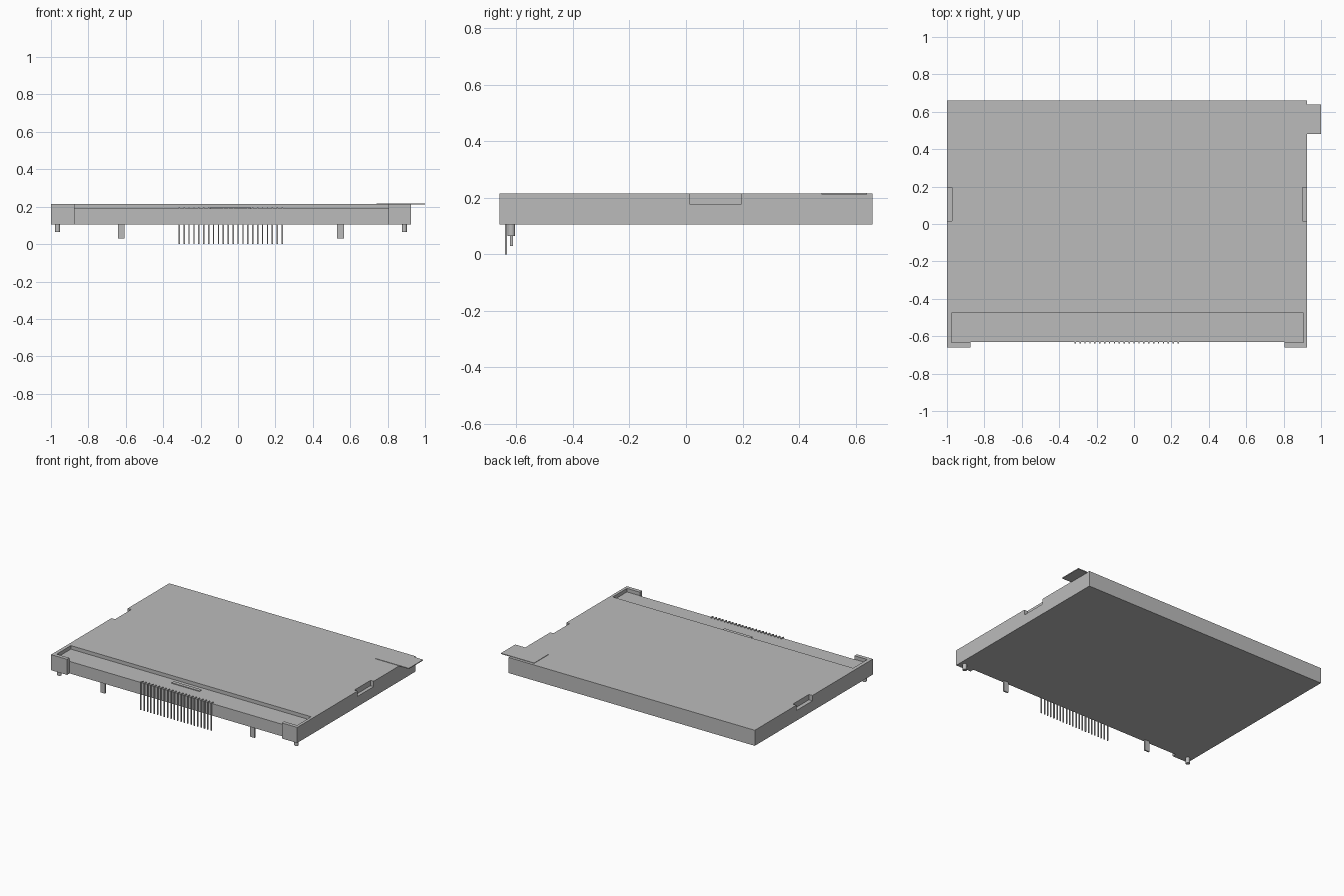
import bpy
import bmesh
from mathutils import Vector

cube = bpy.data.objects.get("Cube")
if cube:
    bpy.data.objects.remove(cube, do_unlink=True)

grey = bpy.data.materials.new("plain grey")
grey.use_nodes = True
grey.diffuse_color = (0.5, 0.5, 0.5, 1)
grey.node_tree.nodes["Principled BSDF"].inputs["Base Color"].default_value = (0.5, 0.5, 0.5, 1)


def finish(name, bm):
    mesh = bpy.data.meshes.new(name)
    bmesh.ops.recalc_face_normals(bm, faces=bm.faces)
    bm.to_mesh(mesh)
    bm.free()
    mesh.materials.append(grey)
    obj = bpy.data.objects.new(name, mesh)
    bpy.context.collection.objects.link(obj)
    return obj


def add_box(bm, x, y, z):
    verts = bmesh.ops.create_cube(bm, size=1)["verts"]
    for v in verts:
        v.co = Vector([(a + b) / 2 + c * (b - a) for (a, b), c in zip((x, y, z), v.co)])


def box(name, x, y, z):
    bm = bmesh.new()
    add_box(bm, x, y, z)
    return finish(name, bm)


def cut(target, name, x, y, z):
    cutter = box(name, x, y, z)
    cutter.hide_render = True
    cutter.hide_viewport = True
    mod = target.modifiers.new(name, 'BOOLEAN')
    mod.operation = 'DIFFERENCE'
    mod.solver = 'EXACT'
    mod.object = cutter


LEFT, RIGHT, MID = -1.0, 0.925, -0.0375
BOTTOM, FLOOR, TOP = 0.105, 0.19, 0.215

# Housing with front corner blocks, open channel and side notches
body = box("housing", (LEFT, RIGHT), (-0.66, 0.66), (BOTTOM, TOP))
cut(body, "front_gap_cutter", (-0.875, 0.805), (-0.8, -0.632), (0, 0.4))
cut(body, "channel_cutter", (-0.975, 0.905), (-0.633, -0.475), (FLOOR, 0.4))
cut(body, "right_notch_cutter", (-1.1, -0.972), (0.015, 0.195), (0.177, 0.4))
cut(body, "left_notch_cutter", (0.9, 1.1), (0.015, 0.195), (0.177, 0.4))

# Thin tab overhanging the left rear corner
box("rear_tab", (0.74, 1.0), (0.48, 0.64), (0.212, 0.218))

# Low bar on the channel floor
box("channel_bar", (-0.15, 0.07), (-0.53, -0.505), (FLOOR - 0.002, 0.195))

# Row of bent contact pins
bm = bmesh.new()
count, first, last = 22, -0.314, 0.236
for i in range(count):
    x = first + (last - first) * i / (count - 1)
    span = (x - 0.0035, x + 0.0035)
    add_box(bm, span, (-0.64, -0.633), (0, 0.196))
    add_box(bm, span, (-0.633, -0.615), (FLOOR - 0.001, 0.196))
finish("contact_pins", bm)

# Mounting legs and locating pegs in mirrored pairs
for side, s in (("right", -1), ("left", 1)):
    x = MID + s * 0.586
    box(side + "_leg", (x - 0.018, x + 0.018), (-0.622, -0.612), (0.03, BOTTOM + 0.01))
    bm = bmesh.new()
    bmesh.ops.create_cone(bm, cap_ends=True, segments=20, radius1=0.014, radius2=0.014, depth=0.05)
    bmesh.ops.translate(bm, verts=bm.verts, vec=(MID + s * 0.927, -0.618, 0.09))
    peg = finish(side + "_peg", bm)
    bpy.ops.object.select_all(action='DESELECT')
    bpy.context.view_layer.objects.active = peg
    peg.select_set(True)
    bpy.ops.object.shade_smooth_by_angle()
